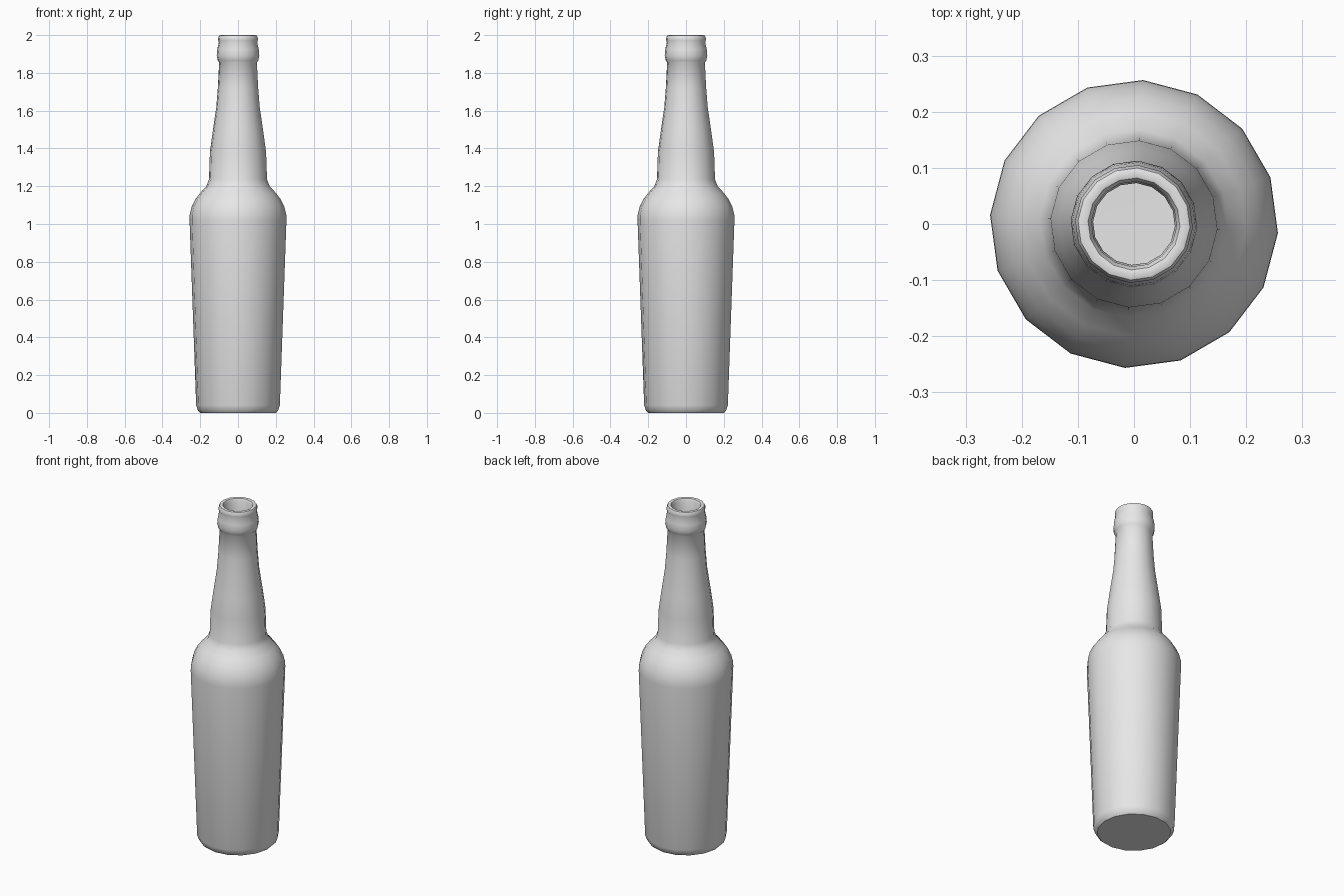
import bpy, bmesh, math
from mathutils import Matrix, Vector

cube = bpy.data.objects.get("Cube")
if cube:
    bpy.data.objects.remove(cube, do_unlink=True)

SIDES = 16
TURN = math.radians(-3.6)

glass = bpy.data.materials.new("plain grey glass")
glass.use_nodes = True
glass.diffuse_color = (0.8, 0.8, 0.8, 1)
glass.node_tree.nodes["Principled BSDF"].inputs["Base Color"].default_value = (0.8, 0.8, 0.8, 1)


def lathe(name, profile):
    """Spin a (radius, height) profile around the z axis."""
    bm = bmesh.new()
    verts = [bm.verts.new((r, 0, z)) for r, z in profile]
    edges = [bm.edges.new(pair) for pair in zip(verts, verts[1:])]
    bmesh.ops.spin(bm, geom=verts + edges, cent=Vector(), axis=Vector((0, 0, 1)),
                   angle=math.tau, steps=SIDES)
    bmesh.ops.remove_doubles(bm, verts=bm.verts, dist=0.0005)
    bmesh.ops.rotate(bm, verts=bm.verts, cent=Vector(), matrix=Matrix.Rotation(TURN, 3, 'Z'))
    bmesh.ops.recalc_face_normals(bm, faces=bm.faces)
    mesh = bpy.data.meshes.new(name)
    bm.to_mesh(mesh)
    bm.free()
    mesh.materials.append(glass)
    obj = bpy.data.objects.new(name, mesh)
    bpy.context.collection.objects.link(obj)
    return obj


# Outside, from the base centre up to the lip
base = [(0, 0), (0.2, 0), (0.212, 0.012), (0.222, 0.04)]
body = [(0.257, 1.02), (0.256, 1.05), (0.246, 1.09), (0.227, 1.13), (0.2, 1.165), (0.168, 1.2)]
neck = [(0.154, 1.235), (0.149, 1.38), (0.134, 1.49), (0.115, 1.62), (0.107, 1.72), (0.1, 1.855)]
collar = [(0.107, 1.865), (0.113, 1.89), (0.11, 1.925), (0.102, 1.96)]
lip = [(0.105, 1.972), (0.105, 1.985), (0.1, 1.997), (0.092, 2.0), (0.082, 1.997), (0.076, 1.985)]

# Hollow inside, from the mouth down to the floor
inside = [(0.073, 1.85), (0.085, 1.62), (0.12, 1.38), (0.126, 1.22),
          (0.226, 1.03), (0.195, 0.04), (0, 0.035)]

bottle = lathe("bottle", base + body + neck + collar + lip + inside)

bpy.ops.object.select_all(action='DESELECT')
bottle.select_set(True)
bpy.context.view_layer.objects.active = bottle
bpy.ops.object.shade_smooth_by_angle(angle=math.radians(42))
